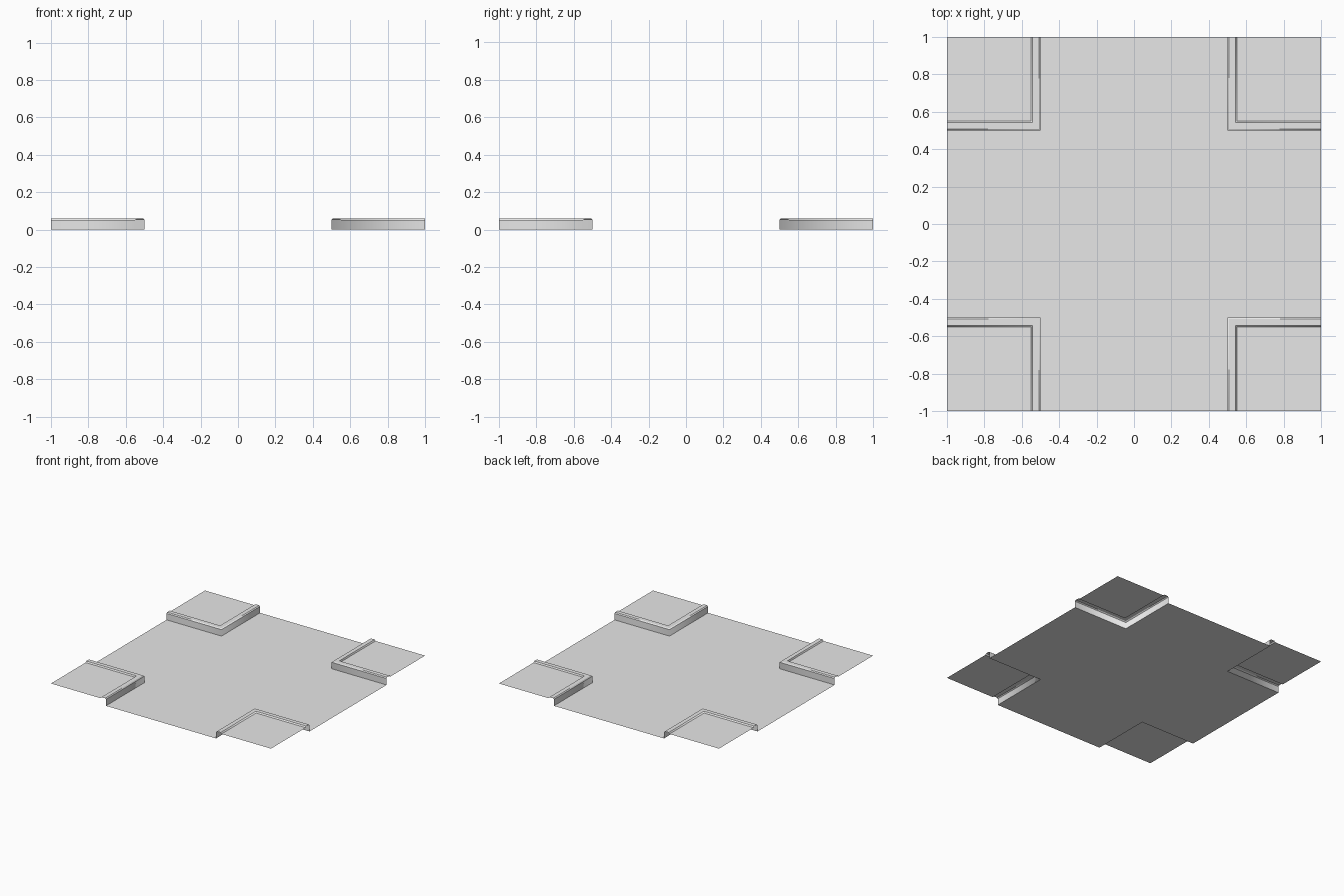
import bpy
import bmesh

cube = bpy.data.objects.get("Cube")
if cube:
    bpy.data.objects.remove(cube, do_unlink=True)

ROAD, EDGE = 0.5, 1.0
PAVE_IN, PAVE_Z = 0.55, 0.05

concrete = bpy.data.materials.new("light_grey_concrete")
concrete.use_nodes = True
grey = (0.8, 0.8, 0.8, 1)
concrete.diffuse_color = grey
concrete.node_tree.nodes["Principled BSDF"].inputs["Base Color"].default_value = grey


def finish(name, bm):
    mesh = bpy.data.meshes.new(name)
    bm.to_mesh(mesh)
    bm.free()
    mesh.materials.append(concrete)
    obj = bpy.data.objects.new(name, mesh)
    bpy.context.collection.objects.link(obj)
    return obj


def add_rect(bm, x0, x1, y0, y1, z):
    corners = ((x0, y0), (x1, y0), (x1, y1), (x0, y1))
    bm.faces.new([bm.verts.new((x, y, z)) for x, y in corners])


# Cross-shaped road sheet, open below the raised corners
bm = bmesh.new()
add_rect(bm, -ROAD, ROAD, -ROAD, ROAD, 0)
for s in (-1, 1):
    lo, hi = sorted((s * ROAD, s * EDGE))
    add_rect(bm, lo, hi, -ROAD, ROAD, 0)
    add_rect(bm, -ROAD, ROAD, lo, hi, 0)
bmesh.ops.remove_doubles(bm, verts=bm.verts, dist=0.0001)
finish("road", bm)

# Kerb profile: distance from the centre line, height
kerb_profile = [(ROAD, 0), (ROAD, 0.053), (0.508, 0.06),
                (0.542, 0.06), (PAVE_IN, PAVE_Z)]


def build_kerb(name, sx, sy):
    bm = bmesh.new()
    rows = []
    for d, z in kerb_profile:
        path = ((EDGE, d), (d, d), (d, EDGE))
        rows.append([bm.verts.new((sx * x, sy * y, z)) for x, y in path])
    for low, high in zip(rows, rows[1:]):
        for i in range(2):
            quad = [low[i], high[i], high[i + 1], low[i + 1]]
            face = bm.faces.new(quad if sx * sy < 0 else quad[::-1])
            face.smooth = True
    # Soft shading round the corner, crisp lines along the kerb
    for row in rows:
        for a, b in zip(row, row[1:]):
            bm.edges.get((a, b)).smooth = False
    bm.normal_update()
    # Outward side is up on the flat top
    top = max(bm.faces, key=lambda f: f.calc_center_median().z)
    if top.normal.z < 0:
        bmesh.ops.reverse_faces(bm, faces=bm.faces)
    finish(name, bm)


# Four raised pavement corners with their kerbs
for sx, side in ((1, "left"), (-1, "right")):
    for sy, end in ((-1, "front"), (1, "back")):
        build_kerb(f"{end}_{side}_kerb", sx, sy)
        bm = bmesh.new()
        x0, x1 = sorted((sx * PAVE_IN, sx * EDGE))
        y0, y1 = sorted((sy * PAVE_IN, sy * EDGE))
        add_rect(bm, x0, x1, y0, y1, PAVE_Z)
        finish(f"{end}_{side}_pavement", bm)
